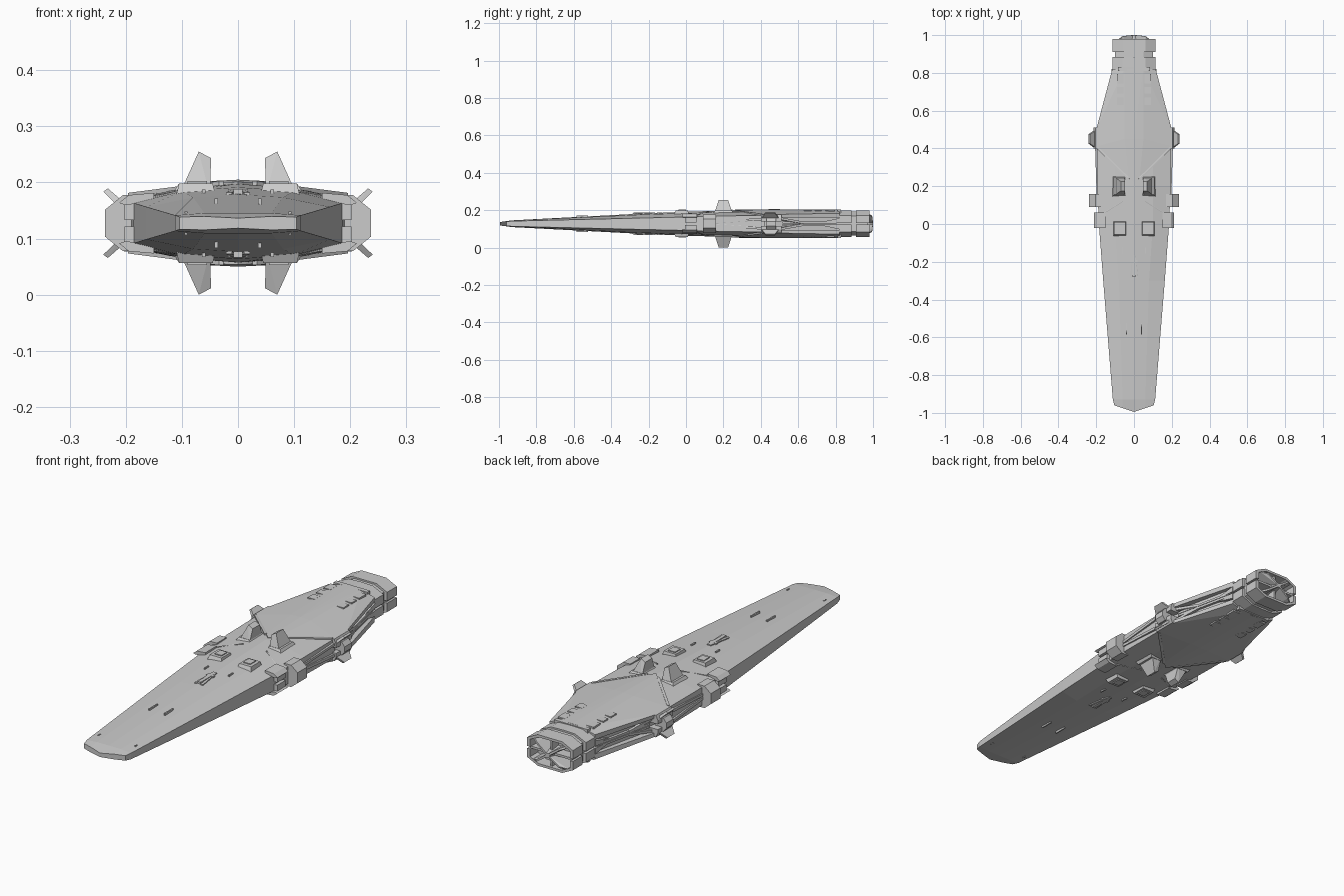
import bpy, bmesh
from mathutils import Vector

C = 0.1275  # height of the horizontal symmetry plane


def finish(name, bm):
    bmesh.ops.recalc_face_normals(bm, faces=bm.faces)
    me = bpy.data.meshes.new(name)
    bm.to_mesh(me)
    bm.free()
    ob = bpy.data.objects.new(name, me)
    ob.location.z = C
    bpy.context.collection.objects.link(ob)
    return ob


def solid(name, pieces, mx=True, mz=True):
    """Convex pieces (lists of points), mirrored left/right and above/below."""
    bm = bmesh.new()
    for pts in pieces:
        for sx in ((1, -1) if mx else (1,)):
            for sz in ((1, -1) if mz else (1,)):
                vs = [bm.verts.new((x * sx, y, z * sz)) for x, y, z in pts]
                r = bmesh.ops.convex_hull(bm, input=vs)
                junk = {g for k in ("geom_interior", "geom_unused") for g in r[k]
                        if isinstance(g, bmesh.types.BMVert)}
                bmesh.ops.delete(bm, geom=list(junk), context='VERTS')
    bmesh.ops.dissolve_limit(bm, angle_limit=0.01, verts=bm.verts, edges=bm.edges)
    return finish(name, bm)


def box(x0, x1, y0, y1, z0, z1):
    return [(x, y, z) for x in (x0, x1) for y in (y0, y1) for z in (z0, z1)]


def taper(base, z0, top, z1):
    """Frustum between two (x0, x1, y0, y1) rectangles."""
    return [(x, y, z) for (a, b, c, d), z in ((base, z0), (top, z1))
            for x in (a, b) for y in (c, d)]


def prism(profile, y0, y1):
    return [(x, y, z) for x, z in profile for y in (y0, y1)]


def bar(a, b, t):
    return [tuple(Vector(p) + Vector((i, j, k)) * t) for p in (a, b)
            for i in (-1, 1) for j in (-1, 1) for k in (-1, 1)]


def loft(name, stations):
    """Faceted hull; station = y, centre y, half width, edge z, fold x, fold z, ridge z."""
    bm = bmesh.new()
    rings = []
    for y, yc, w, e, r, m, h in stations:
        q = [(0, yc, h), (r, y + (yc - y) * (1 - r / w), m), (w, y, e)]
        right = q + [(a, b, -c) for a, b, c in reversed(q)]
        ring = right + [(-a, b, c) for a, b, c in reversed(right[1:-1])]
        rings.append([bm.verts.new(p) for p in ring])
    n = len(rings[0])
    for a, b in zip(rings, rings[1:]):
        for i in range(n):
            j = (i + 1) % n
            bm.faces.new((a[i], a[j], b[j], b[i]))
    bm.faces.new(rings[0])
    bm.faces.new(rings[-1])
    return finish(name, bm)


# Long blade-like fore hull
loft("fore_hull", [
    (-0.96, -0.995, 0.104, 0.011, 0.06, 0.012, 0.009),
    (-0.93, -0.93, 0.112, 0.014, 0.06, 0.018, 0.018),
    (-0.30, -0.30, 0.163, 0.029, 0.08, 0.046, 0.051),
    (0.00, 0.00, 0.186, 0.036, 0.10, 0.057, 0.064),
    (0.20, 0.20, 0.194, 0.042, 0.10, 0.062, 0.070),
    (0.42, 0.42, 0.196, 0.044, 0.10, 0.063, 0.072)])

# Aft core between the armour shells
solid("aft_core", [[(s * w, y, z) for s in (-1, 1) for z in (-0.05, 0.05)
                    for w, y in ((0.172, 0.40), (0.172, 0.48), (0.095, 0.83))]], False, False)

# Aft armour shells with V-shaped leading edges
deck = [(0, 0.215, 0.074), (0.03, 0.245, 0.073), (0.20, 0.41, 0.050), (0.20, 0.50, 0.050),
        (0.115, 0.82, 0.056), (0.05, 0.82, 0.075), (0.05, 0.45, 0.075), (0, 0.45, 0.0775),
        (0, 0.82, 0.0765)]
under = [(0, 0.225), (0.03, 0.25), (0.198, 0.415), (0.198, 0.50), (0.113, 0.82)]
solid("aft_armour", [[(s * x, y, z) for s in (1, -1)
                      for x, y, z in deck + [(a, b, 0.033) for a, b in under]]], mx=False)

# Raised rim ridges along the V edge, and rear of the fore deck
solid("armour_rims", [bar((0.03, 0.242, 0.071), (0.192, 0.402, 0.050), 0.004),
                      bar((0.06, 0.12, 0.065), (0.188, 0.04, 0.040), 0.002)])

# Deck fins
solid("deck_fins", [[(0.050, 0.15, 0.05), (0.105, 0.15, 0.05), (0.105, 0.25, 0.05),
                     (0.050, 0.25, 0.05), (0.048, 0.175, 0.116), (0.070, 0.175, 0.1275),
                     (0.070, 0.225, 0.1275), (0.048, 0.225, 0.116)],
                    taper((0.04, 0.115, 0.145, 0.255), 0.055, (0.05, 0.105, 0.155, 0.245), 0.071)])

# Low turret housings, sensor wedge and small slits on the deck
solid("deck_housings", [taper((0.04, 0.11, -0.065, 0.015), 0.05, (0.045, 0.105, -0.055, 0.01), 0.071),
                        box(0.055, 0.09, -0.04, 0.0, 0.05, 0.075)])
solid("deck_wedge", [bar((0.004, -0.17, 0.056), (0.016, -0.28, 0.050), 0.005),
                     box(0, 0.008, -0.28, -0.165, 0.04, 0.061),
                     box(0, 0.018, -0.205, -0.19, 0.04, 0.0605)])
solid("deck_slits", [box(0.036, 0.042, -0.585, -0.525, 0.03, 0.044),
                     box(0.058, 0.064, -0.155, -0.125, 0.04, 0.060),
                     box(0.09, 0.095, -0.875, -0.86, 0.01, 0.021)])

# Flat panels on the aft deck
solid("aft_panels", [box(0.055, 0.09, y, y + d, 0.055, 0.0745)
                     for y, d in ((0.63, 0.04), (0.69, 0.035), (0.745, 0.05))]
      + [box(0.0, 0.085, 0.81, 0.83, 0.05, 0.0755)])

# Side pods and side plates
pod = [(0.17, 0.05), (0.205, 0.05), (0.237, 0.024), (0.237, 0), (0.17, 0)]
solid("side_pods", [prism(pod, 0.09, 0.16)])
solid("side_plates", [prism([(0.15, 0.054), (0.195, 0.050), (0.212, 0.036), (0.20, 0.032), (0.15, 0.04)],
                            -0.02, 0.06),
                      box(0.16, 0.202, -0.005, 0.055, 0.006, 0.036)])

# Side bracket with outward canted fins
solid("side_brackets", [prism([(0.16, 0.052), (0.205, 0.050), (0.215, 0.03), (0.215, 0.012), (0.16, 0.012)],
                              0.40, 0.51),
                        [(0.195, 0.40, 0.030), (0.195, 0.50, 0.030), (0.207, 0.40, 0.024),
                         (0.207, 0.50, 0.024), (0.232, 0.425, 0.062), (0.232, 0.475, 0.062),
                         (0.240, 0.425, 0.056), (0.240, 0.475, 0.056)],
                        prism([(0.18, 0.03), (0.222, 0.03), (0.237, 0.012), (0.237, 0), (0.18, 0)], 0.43, 0.48)])

# Struts and wedges in the side recesses
solid("side_struts", [bar((0.192, 0.16, 0.008), (0.20, 0.42, 0.026), 0.006),
                      bar((0.180, 0.50, 0.028), (0.150, 0.62, 0.006), 0.006),
                      bar((0.172, 0.52, 0.006), (0.110, 0.80, 0.006), 0.005)])
solid("side_wedges", [[(0.128, 0.70, 0.004), (0.10, 0.82, 0.03), (0.118, 0.82, 0.03),
                       (0.118, 0.82, 0.004), (0.10, 0.82, 0.004), (0.10, 0.70, 0.004)]])

# Stern collar and neck
collar = [(0, 0.072), (0.06, 0.070), (0.115, 0.045), (0.115, 0.005), (0, 0.005)]
solid("stern_collar", [prism(collar, 0.82, 0.885)])
neck = [(s * x, z) for s in (1, -1) for x, z in
        ((0.05, 0.064), (0.10, 0.042), (0.10, -0.042), (0.05, -0.064))]
solid("stern_neck", [prism(neck, 0.80, 0.925)], False, False)

# Engine shroud: open octagonal ring split at the middle
outer = [(0.0, 0.071), (0.062, 0.071), (0.115, 0.045), (0.115, 0.005)]
inner = [(0.0, 0.060), (0.057, 0.060), (0.100, 0.040), (0.100, 0.005)]
solid("engine_shroud", [prism([outer[i], outer[i + 1], inner[i + 1], inner[i]], 0.91, 0.98)
                        for i in range(3)])

# Crossed blades and hub inside the engine
solid("engine_blades", [[(x, y, z) for x, z, ys in
                         ((0.0, 0.006, (0.92, 1.0)), (0.008, 0.0, (0.92, 1.0)),
                          (0.055, 0.044, (0.92, 0.995)), (0.060, 0.038, (0.92, 0.995)),
                          (0.082, 0.054, (0.92, 0.975)), (0.088, 0.048, (0.92, 0.975))) for y in ys],
                        box(0, 0.105, 0.92, 0.972, 0, 0.005),
                        taper((0, 0.004, 0.92, 0.97), 0, (0, 0.004, 0.92, 0.97), 0.065)])
solid("engine_hub", [[(s * x, y, z) for s in (-1, 1) for x, y, z in
                      ((0.03, 0.92, 0.02), (0.03, 0.92, -0.02), (0.012, 1.0, 0.01), (0.012, 1.0, -0.01))]],
      False, False)
